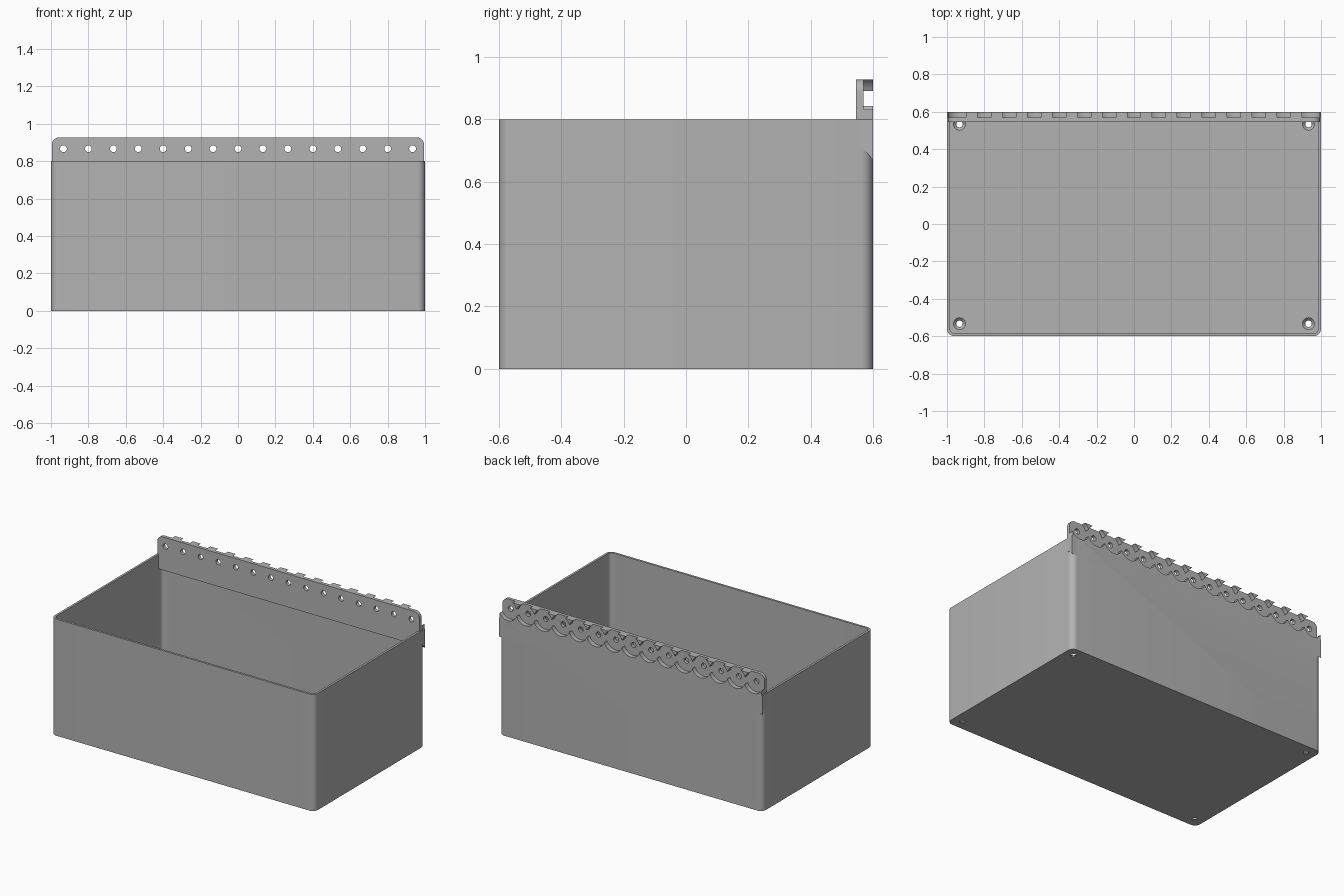
import bpy, bmesh
from math import pi, sin, cos
from mathutils import Matrix, Vector

if "Cube" in bpy.data.objects:
    bpy.data.objects.remove(bpy.data.objects["Cube"])

WALL, FLOOR, HEIGHT = 0.015, 0.02, 0.8
CORNER = 0.04
RAIL_FRONT, RAIL_RECESS, BACK = 0.546, 0.569, 0.6
RAIL_LOW, RAIL_TOP = 0.70, 0.928
HOLE_Z, PITCH = 0.867, 2 / 15
hole_xs = [(i - 7) * PITCH for i in range(15)]

grey = bpy.data.materials.new("light grey plastic")
grey.use_nodes = True
colour = (0.45, 0.45, 0.45, 1)
grey.diffuse_color = colour
grey.node_tree.nodes["Principled BSDF"].inputs["Base Color"].default_value = colour


def make_object(name, bm):
    bmesh.ops.recalc_face_normals(bm, faces=bm.faces[:])
    mesh = bpy.data.meshes.new(name)
    bm.to_mesh(mesh)
    bm.free()
    obj = bpy.data.objects.new(name, mesh)
    mesh.materials.append(grey)
    bpy.context.collection.objects.link(obj)
    return obj


def prism(bm, points, direction):
    """Extrude a closed outline; returns the far cap."""
    base = bm.faces.new([bm.verts.new(p) for p in points])
    out = bmesh.ops.extrude_face_region(bm, geom=[base], use_keep_orig=True)["geom"]
    verts = [v for v in out if isinstance(v, bmesh.types.BMVert)]
    bmesh.ops.translate(bm, verts=verts, vec=Vector(direction))
    return [f for f in out if isinstance(f, bmesh.types.BMFace)][0]


def arc(cx, cy, radius, start, steps=8):
    angles = [start + pi / 2 * i / steps for i in range(steps + 1)]
    return [(cx + radius * cos(a), cy + radius * sin(a)) for a in angles]


def cutter(name, centres, r1, r2, depth, axis_y):
    """A set of separate round cutters in one helper object."""
    bm = bmesh.new()
    turn = Matrix.Rotation(pi / 2, 4, 'X') if axis_y else Matrix()
    for c in centres:
        bmesh.ops.create_cone(bm, cap_ends=True, segments=40, radius1=r1, radius2=r2,
                              depth=depth, matrix=Matrix.Translation(c) @ turn)
    obj = make_object(name, bm)
    obj.hide_render = True
    return obj


def cut(obj, tools):
    bpy.context.view_layer.objects.active = obj
    for tool in tools:
        mod = obj.modifiers.new(tool.name, 'BOOLEAN')
        mod.operation, mod.solver, mod.object = 'DIFFERENCE', 'EXACT', tool
        bpy.ops.object.modifier_apply(modifier=mod.name)


# Open bin with rounded upright corners
bm = bmesh.new()
ix, iy = 1 - CORNER, BACK - CORNER
outline = (arc(ix, iy, CORNER, 0) + arc(-ix, iy, CORNER, pi / 2)
           + arc(-ix, -iy, CORNER, pi) + arc(ix, -iy, CORNER, 1.5 * pi))
top = prism(bm, [(x, y, 0) for x, y in outline], (0, 0, HEIGHT))
bmesh.ops.recalc_face_normals(bm, faces=bm.faces[:])
bmesh.ops.inset_region(bm, faces=[top], thickness=WALL, use_even_offset=True)
cavity = bmesh.ops.extrude_discrete_faces(bm, faces=[top])["faces"][0]
bmesh.ops.translate(bm, verts=cavity.verts[:], vec=(0, 0, FLOOR - HEIGHT))
bin_body = make_object("bin", bm)

# Hanging rail with rounded upper corners
bm = bmesh.new()
end = 0.995
profile = ([(-1, HEIGHT), (-1, RAIL_LOW), (1, RAIL_LOW), (1, HEIGHT), (end, HEIGHT)]
           + arc(end - CORNER, RAIL_TOP - CORNER, CORNER, 0)
           + arc(CORNER - end, RAIL_TOP - CORNER, CORNER, pi / 2) + [(-end, HEIGHT)])
prism(bm, [(x, RAIL_FRONT, z) for x, z in profile], (0, BACK - RAIL_FRONT, 0))
rail = make_object("hanging_rail", bm)

# Sloped support under the rail
bm = bmesh.new()
wedge = [(0.574, RAIL_LOW), (BACK, RAIL_LOW), (BACK, 0.67)]
prism(bm, [(-1, y, z) for y, z in wedge], (2, 0, 0))
support = make_object("rail_support", bm)

# Overlapping round recesses, cut in two alternating sets
recess_depth = 0.1
recesses = [cutter("recess_cutter", [(x, RAIL_RECESS + recess_depth / 2, HOLE_Z) for x in xs],
                   0.071, 0.071, recess_depth, True)
            for xs in (hole_xs[::2], hole_xs[1::2])]
screw_holes = cutter("rail_hole_cutter", [(x, 0.57, HOLE_Z) for x in hole_xs],
                     0.018, 0.018, 0.2, True)
cut(rail, recesses + [screw_holes])

# Countersunk holes in the floor corners
feet = [(sx * 0.933, sy * 0.533) for sx in (-1, 1) for sy in (-1, 1)]
floor_holes = cutter("floor_hole_cutter", [(x, y, 0) for x, y in feet], 0.017, 0.017, 0.1, False)
sinks = cutter("countersink_cutter", [(x, y, 0.016) for x, y in feet], 0.018, 0.038, 0.02, False)
cut(bin_body, recesses + [floor_holes, sinks])

for tool in recesses + [screw_holes, floor_holes, sinks]:
    bpy.data.objects.remove(tool)

# Smooth rounded surfaces, keep edges sharp
bpy.ops.object.select_all(action='DESELECT')
for obj in (bin_body, rail, support):
    obj.select_set(True)
bpy.context.view_layer.objects.active = bin_body
bpy.ops.object.shade_smooth_by_angle(angle=pi / 6)
